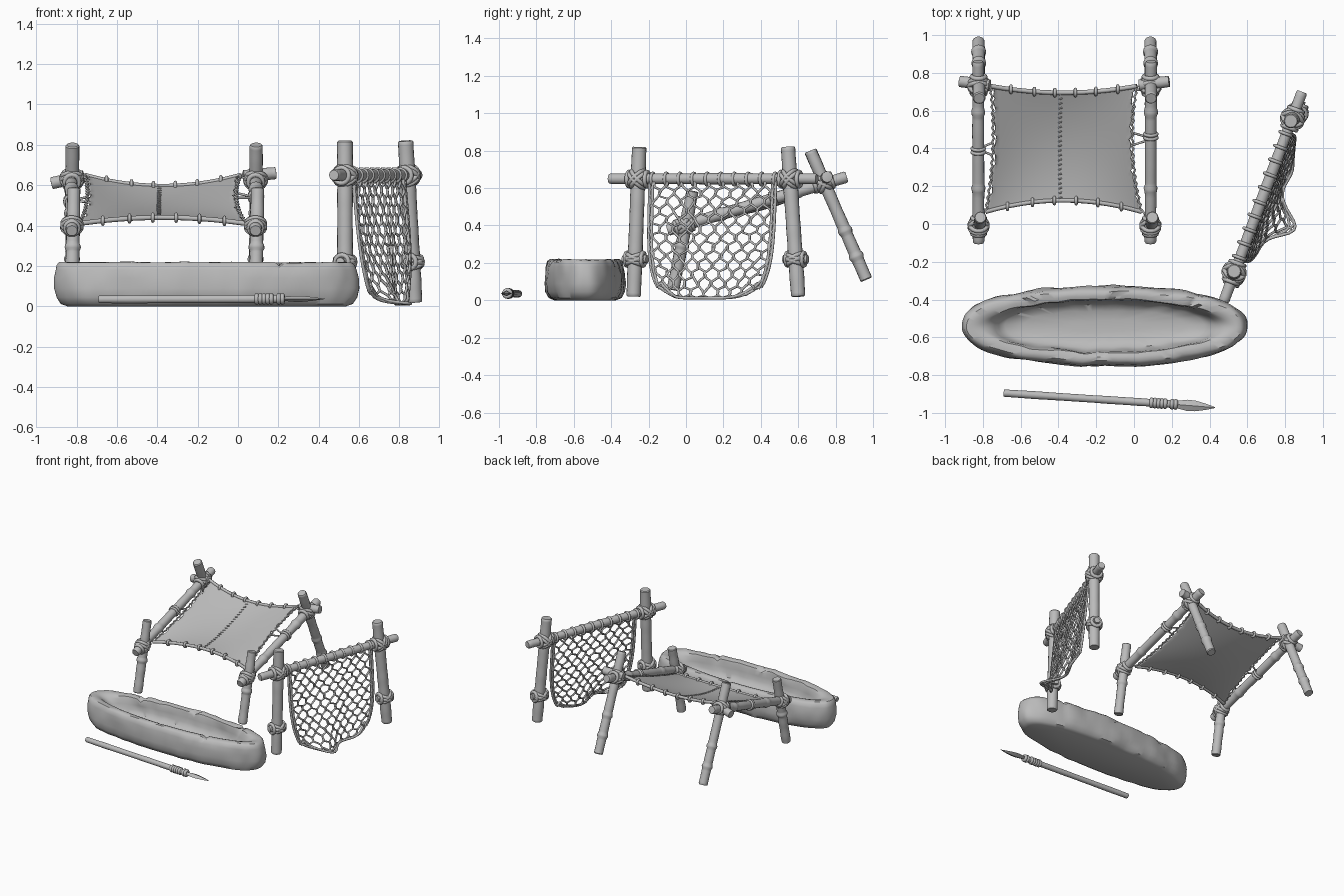
import bpy, bmesh, math, random
from mathutils import Vector, noise

random.seed(4)
if "Cube" in bpy.data.objects:
    bpy.data.objects.remove(bpy.data.objects["Cube"])

grey = bpy.data.materials.new("plain grey")
grey.use_nodes = True
grey.diffuse_color = (0.5, 0.5, 0.5, 1)
bsdf = grey.node_tree.nodes["Principled BSDF"]
bsdf.inputs["Base Color"].default_value = (0.5, 0.5, 0.5, 1)
bsdf.inputs["Roughness"].default_value = 0.8


def select_only(ob):
    bpy.ops.object.select_all(action="DESELECT")
    ob.select_set(True)
    bpy.context.view_layer.objects.active = ob


def finish(name, bm, angle=40):
    bmesh.ops.recalc_face_normals(bm, faces=bm.faces)
    me = bpy.data.meshes.new(name)
    bm.to_mesh(me)
    bm.free()
    ob = bpy.data.objects.new(name, me)
    bpy.context.collection.objects.link(ob)
    me.materials.append(grey)
    select_only(ob)
    bpy.ops.object.shade_smooth_by_angle(angle=math.radians(angle))
    return ob


def loft(bm, rings):
    """Skin a list of closed point rings and cap both ends."""
    loops = [[bm.verts.new(p) for p in ring] for ring in rings]
    n = len(loops[0])
    for a, b in zip(loops, loops[1:]):
        for i in range(n):
            j = (i + 1) % n
            bm.faces.new((a[i], a[j], b[j], b[i]))
    bm.faces.new(loops[0][::-1])
    bm.faces.new(loops[-1])


def circle(c, axis, r, n=16):
    d = Vector(axis).normalized()
    s = d.orthogonal().normalized()
    t = d.cross(s)
    return [Vector(c) + r * (s * math.cos(k * math.tau / n) + t * math.sin(k * math.tau / n)) for k in range(n)]


def pole(name, a, b, r, joints=()):
    """Wooden pole with swollen joints and chamfered ends."""
    a, b = Vector(a), Vector(b)
    length = (b - a).length
    steps = 60
    bm = bmesh.new()
    rings = [circle(a, b - a, r * 0.85)]
    for k in range(steps + 1):
        t = 0.008 + 0.984 * k / steps
        swell = sum(0.2 * math.exp(-((t - j) * length / 0.014) ** 4) for j in joints)
        wob = 0.06 * noise.noise(Vector((t * 9, a.x * 7, a.y * 7)))
        rings.append(circle(a.lerp(b, t), b - a, r * (1 + swell + wob)))
    rings.append(circle(b, b - a, r * 0.85))
    loft(bm, rings)
    finish(name, bm)


def ropes(name, paths, r):
    """Round cords; each path is (points, closed)."""
    cu = bpy.data.curves.new(name, "CURVE")
    cu.dimensions = "3D"
    cu.bevel_depth, cu.bevel_resolution, cu.use_fill_caps = r, 2, True
    for pts, closed in paths:
        sp = cu.splines.new("POLY")
        sp.points.add(len(pts) - 1)
        for q, p in zip(sp.points, pts):
            q.co = (*p, 1)
        sp.use_cyclic_u = closed
    ob = bpy.data.objects.new(name, cu)
    bpy.context.collection.objects.link(ob)
    cu.materials.append(grey)
    select_only(ob)
    bpy.ops.object.convert(target="MESH")
    bpy.ops.object.shade_smooth_by_angle(angle=math.radians(60))


def lashing(name, p, d1, d2, r, spread=1.0):
    """Crossed rope binding around a pole along d1, leaning towards d2."""
    p, d1, d2 = Vector(p), Vector(d1).normalized(), Vector(d2).normalized()
    loops = []
    for sign in (-1, 1):
        d = (d1 + d2 * spread * sign).normalized()
        loops += [(circle(p + d * off, d, r * 1.2), True) for off in (-0.01, 0.01)]
        loops.append((circle(p + d2 * sign * r * 1.1, d2, r * 0.85), True))
    ropes(name, loops, 0.012)


# Hollowed log boat: bottom, flank, flat rim and rounded basin as stacked ovals;
# the last number sets how blunt or pointed each oval is
cx, cy, seg = -0.155, -0.54, 144
profile = [(.69, .165, 0, 2.25), (.725, .188, .012, 2.25), (.748, .206, .045, 2.25), (.757, .213, .09, 2.25),
           (.757, .211, .14, 2.25), (.752, .205, .18, 2.25), (.745, .196, .205, 2.25), (.73, .182, .218, 2.2),
           (.7, .162, .219, 2), (.665, .145, .212, 1.9), (.625, .138, .195, 2), (.585, .133, .16, 2.2),
           (.56, .126, .125, 2.3), (.52, .112, .095, 2.3), (.42, .08, .076, 2.2), (.2, .035, .07, 2)]
cracks = [(-0.1, 1), (0.33, 1), (-0.17, -1), (0.2, -1), (-0.55, 1)]
hull = []
for level, (hx, hy, z, blunt) in enumerate(profile):
    ring = []
    for k in range(seg):
        a = k * math.tau / seg
        c, s = math.cos(a), math.sin(a)
        ex = 2 / blunt
        p = Vector((cx + hx * math.copysign(abs(c) ** ex, c), cy + hy * math.copysign(abs(s) ** ex, s), z))
        if level > 0:
            dent = 0.009 * noise.noise(p * 6) + 0.008 * noise.noise(p * 13)
            p += Vector((c, s, 0)) * dent
            if 5 < level < 11:
                p.z += dent * 0.5
                if any(abs(p.x - x) < 0.01 and s * side > 0.2 for x, side in cracks):
                    p.z -= 0.02
        ring.append(p)
    hull.append(ring)
bm = bmesh.new()
loft(bm, hull)
finish("log_boat", bm, 40)

# Spear: shaft, binding and leaf blade
tail, neck, tip = Vector((-.69, -.895, .035)), Vector((.22, -.955, .037)), Vector((.43, -.972, .037))
pole("spear_shaft", tail, neck, 0.02)
along = neck - tail
ropes("spear_binding", [(circle(tail.lerp(neck, t), along, 0.017), True)
                        for t in (.86, .88, .9, .92, .94, .98, 1)], 0.012)
bm = bmesh.new()
side = Vector((0.07, 1, 0)).normalized()
blade = []
for t, w in [(-.15, .016), (.1, .022), (.3, .03), (.5, .028), (.75, .017), (1, .002)]:
    c = neck.lerp(tip, t)
    blade.append([c + side * w, c + Vector((0, 0, w * .5)), c - side * w, c - Vector((0, 0, w * .5))])
loft(bm, blade)
finish("spear_blade", bm, 30)

# Shelter frame: the two sides share one layout
for label, x, out, tie in (("right", -0.823, -1, .51), ("left", 0.087, 1, .59)):
    low, high = Vector((x, -.1, .375)), Vector((x + out * .003, .86, .66))
    rail = high - low
    foot, head = Vector((x, -.07, .055)), Vector((x + .01, .035, .585))
    back_foot, back_head = Vector((x, .965, .11)), Vector((x + .003, .665, .8))
    pole(label + "_rail", low, high, 0.031, (.3, .72))
    pole(label + "_front_leg", foot, head, 0.033, (.45,))
    pole(label + "_back_leg", back_foot, back_head, 0.033, (.18, .38))
    lashing(label + "_front_lashing", (x, -.01, .4), head - foot, rail, 0.039)
    lashing(label + "_back_lashing", (x, .735, .63), back_head - back_foot, rail, 0.042)
    pole(label + "_cross_peg", (x - out * .06, .735, .645), (x + out * .1, .755, .61 if out < 0 else .66), 0.03)
    ropes(label + "_rail_tie", [(circle(low.lerp(high, tie + d), rail, 0.033), True) for d in (-.01, .01)], 0.009)


# Stretched hide, bowed inward on all four edges and slack in the middle
def hide(s, t):
    bs, bt = 4 * s * (1 - s), 4 * t * (1 - t)
    left, right = -.785 + .025 * t + .025 * bt, .04 - .025 * t - .035 * bt
    front, back = .065 + .06 * bs, .73 - .035 * bs
    zf, zb = .41 + .03 * bs, .65 - .055 * bs
    return Vector((left + (right - left) * s, front + (back - front) * t,
                   zf + (zb - zf) * t - .032 * bs * bt))


n = 40
bm = bmesh.new()
grid = []
for i in range(n + 1):
    row = []
    for j in range(n + 1):
        p = hide(i / n, j / n)
        if i in (0, n):
            p.x += random.uniform(0, .02) * (1 if i == 0 else -1)
        row.append(bm.verts.new(p))
    grid.append(row)
for i in range(n):
    for j in range(n):
        bm.faces.new((grid[i][j], grid[i + 1][j], grid[i + 1][j + 1], grid[i][j + 1]))
cloth = finish("hide_cover", bm, 60)
solid = cloth.modifiers.new("thickness", "SOLIDIFY")
solid.thickness, solid.offset = 0.007, 0

# Edge ropes, whipping loops, side lacing and centre seam
steps = [k / 24 for k in range(25)]
ropes("hide_edge_ropes", [([hide(s, t) for s in steps], False) for t in (0, 1)], 0.012)
whip = [(circle(hide(s, t), (1, 0, 0), 0.017), True) for t in (0, 1) for s in (.14, .3, .44, .58, .72, .87)]
ropes("edge_loops", whip, 0.009)
lacing = []
for s, out, rail_x, mid in ((0, -1, -.823, .5), (1, 1, .087, .58)):
    lacing.append(([hide(s, k / 36) + Vector((out * .005 * (-1) ** k, 0, .002)) for k in range(37)], False))
    for t, dy in ((.02, -.06), (mid - .05, .03), (mid + .05, -.03), (.97, 0)):
        p = hide(s, t)
        lacing.append(([p, Vector((rail_x, p.y + dy, .405 + .297 * (p.y + dy)))], False))
ropes("side_lacing", lacing, 0.006)
ropes("centre_seam", [([hide(.48, t) + Vector((-.009, 0, .005)), hide(.48, t + .012) + Vector((.009, 0, .005))], False)
                      for t in [.02 + .96 * k / 22 for k in range(23)]], 0.004)

# Net rack
bar_a, bar_b = Vector((.475, -.41, .65)), Vector((.89, .7, .65))
bar_dir = (bar_b - bar_a).normalized()
outward = Vector((bar_dir.y, -bar_dir.x, 0))
pole("net_bar", bar_a, bar_b, 0.029)
posts = (("front", (.53, -.28, .02), (.53, -.25, .82)), ("back", (.875, .6, .02), (.83, .545, .82)))
for label, foot, head in posts:
    foot, head = Vector(foot), Vector(head)
    up = head - foot
    pole("net_" + label + "_post", foot, head, 0.039)
    lashing("net_" + label + "_top_lashing", foot.lerp(head, .785), up, bar_dir, 0.046)
    low = foot.lerp(head, .25)
    lashing("net_" + label + "_low_lashing", low, up, bar_dir, 0.041, 0.4)
    pole("net_" + label + "_peg", low - bar_dir * .07, low + bar_dir * .07, 0.022)

# Hanging net: neighbouring wavy cords meet to form six-sided cells,
# and one lower corner spills out over the ground
net_mid = Vector((.68, .15, 0))


def net(u, v):
    width = .36 * (1 - .25 * v ** 4)
    z = max(.012, .635 - .68 * v) + .08 * u ** 4 * v ** 3
    spill = .12 * math.exp(-((u + .42) / .3) ** 2) * v ** 5
    ripple = .012 * v * math.sin(u * 7 + v * 3)
    push = .02 + .05 * v + .035 * v * v * (1 - u * u) + spill + ripple
    return net_mid + bar_dir * (u * width) + outward * push + Vector((0, 0, z))


cords, rows = 18, 28
paths = []
for i in range(cords + 1):
    pts = []
    for k in range(rows + 1):
        sway = (1 if k % 4 < 2 else -1) * (-1) ** i * .45
        u = (i + sway) / cords * 2 - 1 + random.uniform(-.02, .02)
        v = min(1, max(0, k / rows + random.uniform(-.01, .01)))
        pts.append(net(max(-1, min(1, u)), v))
    paths.append((pts, False))
ropes("net_mesh", paths, 0.007)
path = [(-1, t) for t in steps] + [(2 * t - 1, 1) for t in steps[1:]] + [(1, 1 - t) for t in steps[1:]]
ropes("net_border", [([net(u * inset, v * inset) for u, v in path], False) for inset in (.95, 1)], 0.008)
hangers = [(circle(net_mid + bar_dir * (-.35 + .7 * k / 9) + Vector((0, 0, .648)), bar_dir, 0.032), True)
           for k in range(10)]
ropes("net_hangers", hangers, 0.009)
